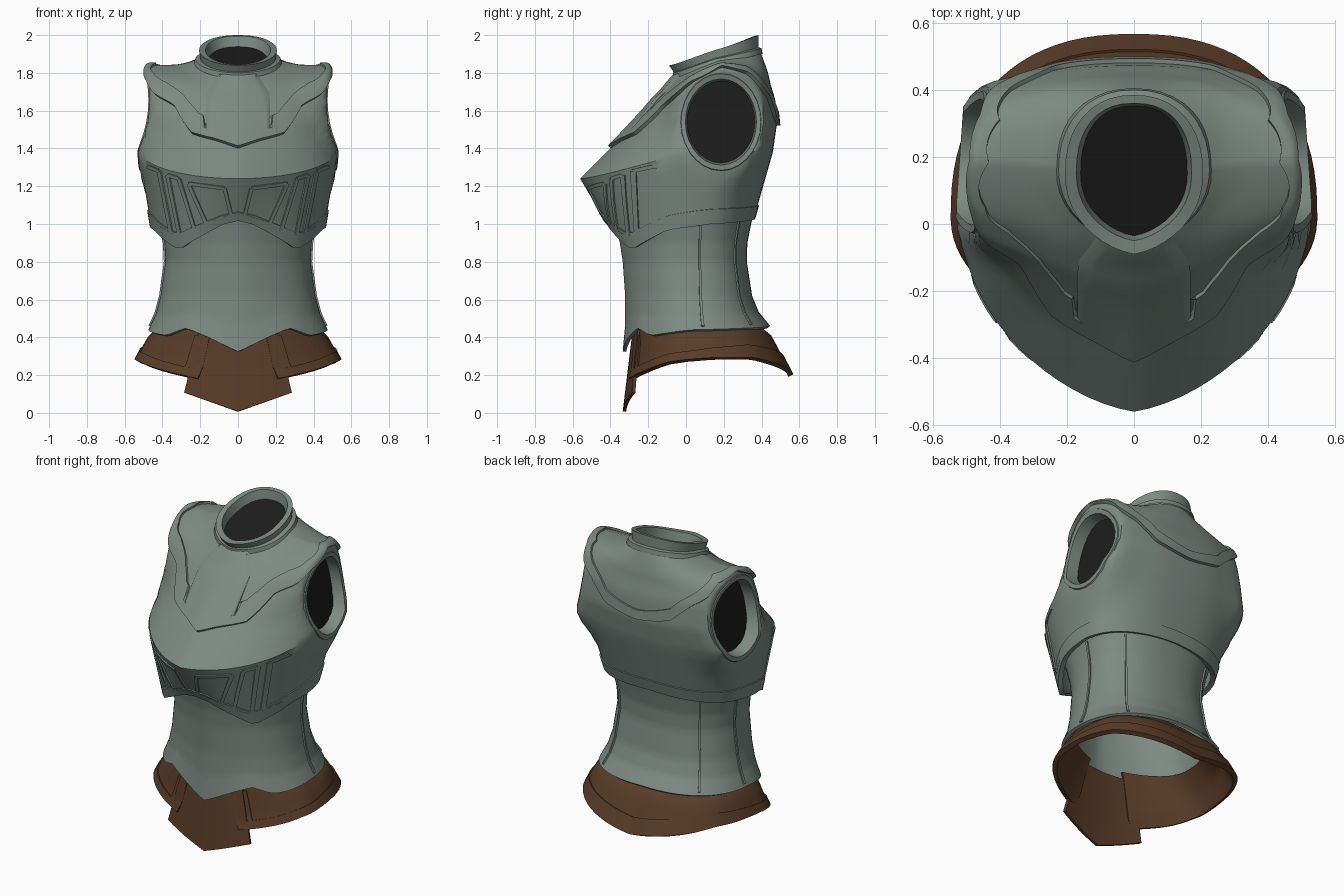
import bpy, bmesh, math
from mathutils import Vector
from mathutils.bvhtree import BVHTree

if "Cube" in bpy.data.objects:
    bpy.data.objects.remove(bpy.data.objects["Cube"])


def material(name, col):
    m = bpy.data.materials.new(name)
    m.diffuse_color = (*col, 1)
    m.use_nodes = True
    m.node_tree.nodes["Principled BSDF"].inputs["Base Color"].default_value = m.diffuse_color
    return m


STEEL = material("green_grey_steel", (0.205, 0.255, 0.23))
LEATHER = material("brown_leather", (0.1, 0.045, 0.02))
DARK = material("dark_lining", (0.012, 0.012, 0.012))


def lerp(table, t):
    for (a, p), (b, q) in zip(table, table[1:]):
        if t <= b:
            return p + (q - p) * max(0, (t - a) / (b - a))
    return table[-1][1]


def clamp(t):
    return max(0.0, min(1.0, t))


def ring_point(r, deg):
    """Ring: half width, front y, back y, widest y, z front/side/back, squareness front/back."""
    w, yf, yb, ys, zf, zs, zb, ef, eb = r
    a = math.radians(deg)
    s, c = math.sin(a), math.cos(a)
    e = ef if c > 0 else eb
    k = abs(c)
    x = math.copysign(w * abs(s) ** e, s)
    if c > 0:
        return Vector((x, ys + (yf - ys) * k ** e * (1 - 0.13 * abs(s) * k), zs + (zf - zs) * k))
    return Vector((x, ys + (yb - ys) * k ** e, zs + (zb - zs) * k))


def loft(rings, deg, v):
    i = min(int(v), len(rings) - 2)
    return ring_point(rings[i], deg).lerp(ring_point(rings[i + 1], deg), v - i)


def fold(deg):
    d = deg % 360
    return min(d, 360 - d)


def finish(name, verts, faces, mat, thick=0, offset=-1, cutters=(), angle=32):
    me = bpy.data.meshes.new(name)
    me.from_pydata([tuple(v) for v in verts], [], faces)
    me.materials.append(mat)
    ob = bpy.data.objects.new(name, me)
    bpy.context.collection.objects.link(ob)
    bpy.ops.object.select_all(action='DESELECT')
    bpy.context.view_layer.objects.active = ob
    ob.select_set(True)
    if thick:
        m = ob.modifiers.new("thickness", 'SOLIDIFY')
        m.thickness, m.offset = thick, offset
        bpy.ops.object.modifier_apply(modifier=m.name)
    for c in cutters:
        m = ob.modifiers.new("opening", 'BOOLEAN')
        m.object, m.operation = c, 'DIFFERENCE'
        bpy.ops.object.modifier_apply(modifier=m.name)
    bpy.ops.object.shade_smooth_by_angle(angle=math.radians(angle))
    return ob


def grid(fn, nu, nv, closed=True):
    """Grid of fn(u, v) with u and v from 0 to 1, running anticlockwise and up."""
    cols = nu if closed else nu + 1
    verts = [fn(j / nu, i / nv) for i in range(nv + 1) for j in range(cols)]
    faces = [(i * cols + j, i * cols + (j + 1) % cols, (i + 1) * cols + (j + 1) % cols, (i + 1) * cols + j)
             for i in range(nv) for j in range(nu)]
    return verts, faces


# Armhole shape, shared by cutter, rim and chest flare
AY, AZ, RY, RZ = 0.185, 1.54, 0.19, 0.23


def arm_x(y, z):
    return min(0.515, 0.455 + (z - 1.64) ** 2) - 0.07 * (y - AY)


def arm_ring(s, scale, dx, n=28):
    pts = []
    for k in range(n):
        a = 2 * math.pi * k / n
        y, z = AY + RY * scale * math.cos(a), AZ + RZ * scale * math.sin(a)
        pts.append(Vector((s * (arm_x(y, z) + dx), y, z)))
    return pts


# Chest: underbust edge, bust ridge, then up over the shoulders to the neck
CHEST = [(0.46, -0.43, 0.36, 0.05, 1.0, 1.0, 1.02, 1, 0.85),
         (0.53, -0.56, 0.46, 0.10, 1.24, 1.40, 1.38, 1, 0.75),
         (0.485, -0.37, 0.48, 0.16, 1.43, 1.56, 1.52, 0.95, 0.7),
         (0.47, -0.23, 0.465, 0.18, 1.58, 1.72, 1.66, 0.9, 0.7),
         (0.46, -0.17, 0.44, 0.19, 1.65, 1.80, 1.74, 0.9, 0.75),
         (0.40, -0.12, 0.43, 0.19, 1.70, 1.835, 1.79, 0.9, 0.8),
         (0.30, -0.08, 0.41, 0.18, 1.75, 1.835, 1.85, 1, 0.9),
         (0.215, -0.05, 0.39, 0.17, 1.78, 1.86, 1.90, 1, 1)]
UNDERBUST = [(0, 1.02), (10, 1.0), (42, 0.865), (72, 0.97), (100, 1.0), (180, 1.03)]


def chest(deg, v):
    p = loft(CHEST, deg, v)
    if v < 1:
        p.z += (lerp(UNDERBUST, fold(deg)) - ring_point(CHEST[0], deg).z) * (1 - v)
    d = math.hypot((p.y - AY) / RY, (p.z - AZ) / RZ)
    k = clamp((1.65 - d) / 0.55) * clamp((abs(p.x) - 0.25) / 0.12)
    k = k * k * (3 - 2 * k)
    p.x += k * (math.copysign(arm_x(p.y, p.z), p.x) - p.x)
    return p


cutters = []
for s in (1, -1):
    inner, outer = arm_ring(s, 1, -0.2), arm_ring(s, 1, 0.3)
    n = len(inner)
    c = finish("armhole_cutter", inner + outer,
               [(j, (j + 1) % n, n + (j + 1) % n, n + j) for j in range(n)]
               + [tuple(range(n))[::-1], tuple(range(n, 2 * n))], DARK)
    bm = bmesh.new()
    bm.from_mesh(c.data)
    bmesh.ops.recalc_face_normals(bm, faces=bm.faces)
    bm.to_mesh(c.data)
    bm.free()
    c.hide_render = True
    cutters.append(c)

cv, cf = grid(lambda u, v: chest(360 * u, 7 * v), 72, 35)
finish("chest_plate", cv, cf, STEEL, 0.022, -1, cutters)
for c in cutters:
    bpy.data.objects.remove(c)
surface = BVHTree.FromPolygons(cv, cf)

# Raised rim along the bottom of the chest
finish("chest_lower_rim", *grid(lambda u, v: chest(360 * u, 0.2 * v), 72, 1), STEEL, 0.007, 1)

# Yoke over shoulders and upper back: thin sheet, then a raised border and centre panel
YOKE = [(0, 1.85), (30, 2.2), (45, 3.2), (65, 4.4), (90, 4.8), (115, 4.5), (140, 3.2), (160, 2.3), (180, 2)]
BORDER = [(0, 6.9), (17.5, 6.9), (20, 2.8), (25, 2.9), (35, 3.9), (50, 4.7), (65, 5.15), (90, 5.5),
          (115, 5.2), (140, 3.9), (160, 2.8), (180, 2.4)]


def yoke(u, v, top=None):
    d = fold(360 * u)
    e = lerp(YOKE, d)
    t = lerp(top, d) if top else 7
    w = e + (t - e) * v
    # slant of the panel sides, narrow below and wider at the neck
    shift = (2.0 * (w - 2.8) - 3) * clamp(1 - abs(d - 18) / 18)
    return chest(360 * u + (shift if u < 0.5 else -shift), w)


finish("yoke_plate", *grid(yoke, 144, 16), STEEL, 0.007, 1)
finish("yoke_border", *grid(lambda u, v: yoke(u, v, BORDER), 144, 10), STEEL, 0.02, 1)


# Ribs: front outlines (x, z) laid onto the chest
def rib(name, pts, width, height):
    verts, faces = [], []
    for s in (1, -1):
        for a, b in zip(pts, pts[1:]):
            a, b = Vector(a), Vector(b)
            d = (b - a).normalized()
            side = Vector((-d.y, d.x)) * width / 2
            prev = None
            for k in range(7):
                m = a.lerp(b, k / 6)
                quad = []
                for q in (m - side, m + side):
                    hit, nor, _, _ = surface.ray_cast(Vector((s * q.x, -2, q.y)), Vector((0, 1, 0)))
                    if hit is None or hit.y > 0.2:
                        break
                    if nor.y > 0:
                        nor = -nor
                    quad += [hit - nor * 0.004, hit + nor * height]
                if len(quad) < 4:
                    prev = None
                    continue
                i = len(verts)
                verts += quad
                if prev is not None:
                    for f in ((0, 1), (1, 3), (3, 2)):
                        q = (prev + f[0], prev + f[1], i + f[1], i + f[0])
                        faces.append(q if s < 0 else q[::-1])
                prev = i
    finish(name, verts, faces, STEEL)


rib("bust_inner_frame", [(0.07, 1.19), (0.26, 1.215), (0.165, 1.0), (0.035, 1.045), (0.07, 1.19)], 0.018, 0.008)
rib("bust_middle_frame", [(0.31, 1.24), (0.37, 1.26), (0.305, 0.93), (0.225, 0.96), (0.31, 1.24)], 0.018, 0.008)
rib("bust_outer_frame", [(0.475, 1.305), (0.415, 1.28), (0.35, 0.945), (0.42, 0.985)], 0.018, 0.008)

# Armhole rims and dark linings
for s, side in ((1, "right"), (-1, "left")):
    rings = [arm_ring(s, 1.15, -0.02), arm_ring(s, 1.11, 0.006), arm_ring(s, 0.99, 0.006), arm_ring(s, 0.94, -0.075)]
    n = len(rings[0])
    faces = [(i * n + j, i * n + (j + 1) % n, (i + 1) * n + (j + 1) % n, (i + 1) * n + j)
             for i in range(3) for j in range(n)]
    finish("armhole_rim_" + side, sum(rings, []), [f if s > 0 else f[::-1] for f in faces], STEEL)
    disc = tuple(range(n))
    finish("armhole_lining_" + side, arm_ring(s, 0.97, -0.068), [disc if s > 0 else disc[::-1]], DARK)

# Collar with flange, rolled inside, and dark neck lining
COLLAR = [(0.235, -0.07, 0.405, 0.16, 1.765, 1.85, 1.90, 1, 0.9),
          (0.225, -0.07, 0.40, 0.16, 1.80, 1.875, 1.93, 1, 0.9),
          (0.20, -0.065, 0.385, 0.16, 1.805, 1.88, 1.935, 1, 0.9),
          (0.206, -0.09, 0.385, 0.15, 1.84, 1.92, 2.0, 1, 0.9),
          (0.172, -0.05, 0.36, 0.15, 1.845, 1.92, 1.995, 1, 0.85),
          (0.155, -0.03, 0.35, 0.15, 1.77, 1.84, 1.92, 1, 0.85)]
finish("collar", *grid(lambda u, v: loft(COLLAR, 360 * u, 5 * v), 40, 5), STEEL)
finish("neck_lining", [loft(COLLAR, 9 * k, 4.75) for k in range(40)], [tuple(range(40))], DARK)

# Waist plate with scalloped lower edge
WAIST = [(w, yf, yb, 0.03, z, z, z, 0.95, 0.85) for w, yf, yb, z in
         ((0.475, -0.335, 0.445, 0.45), (0.435, -0.322, 0.385, 0.53), (0.41, -0.322, 0.35, 0.62),
          (0.385, -0.335, 0.322, 0.80), (0.39, -0.35, 0.325, 0.90), (0.41, -0.375, 0.345, 1.0), (0.43, -0.39, 0.36, 1.06))]
HEM = [(0, 0.325), (18, 0.40), (34, 0.45), (52, 0.41), (90, 0.44), (180, 0.46)]


def waist(deg, v):
    p = loft(WAIST, deg, v)
    p.z += (lerp(HEM, fold(deg)) - 0.45) * max(0, 1 - v / 2)
    return p


finish("waist_plate", *grid(lambda u, v: waist(360 * u, 5.6 * v), 72, 28), STEEL, 0.018)
for d in (96, 138, 222, 264):
    finish("waist_seam", *grid(lambda u, v: waist(d - 1 + 2 * u, 0.2 + 5 * v), 1, 25, False), STEEL, 0.009, 1)

# Leather skirt open at the front, with a raised border
SKIRT = [(0.395, -0.285, 0.355, 0.02, 0.50, 0.50, 0.50, 1, 0.85),
         (0.485, -0.31, 0.455, 0.02, 0.38, 0.38, 0.40, 1, 0.85),
         (0.54, -0.34, 0.56, 0.02, 0.28, 0.28, 0.20, 1, 0.85)]
SKIRT_HEM = [(20, 0.175), (45, 0.22), (70, 0.265), (100, 0.29), (125, 0.29), (150, 0.25), (180, 0.2)]


def skirt(u, t):
    start = 18 + 5 * t
    deg = start + (360 - 2 * start) * u
    p = loft(SKIRT, deg, 2 * t)
    p.z += (lerp(SKIRT_HEM, fold(deg)) - ring_point(SKIRT[2], deg).z) * clamp(2 * t - 0.3)
    return p


finish("skirt", *grid(lambda u, v: skirt(u, 1 - v), 72, 10, False), LEATHER, 0.02)
finish("skirt_border", *grid(lambda u, v: skirt(u, 1 - 0.22 * v), 72, 2, False), LEATHER, 0.008, 1)
for u0 in (0, 0.965):
    finish("skirt_end_border", *grid(lambda u, v: skirt(u0 + 0.035 * u, 0.78 - 0.5 * v), 2, 6, False), LEATHER, 0.008, 1)


# Pointed leather flap at the front
def flap(u, v):
    x = (2 * u - 1) * (0.285 - 0.085 * v)
    low = 0.008 + 0.1 * abs(2 * u - 1)
    return Vector((x, -0.335 + 0.055 * v + 0.5 * x * x + 0.03 * abs(x), low + (0.46 - low) * v))


finish("front_flap", *grid(flap, 12, 6, False), LEATHER, 0.018)
